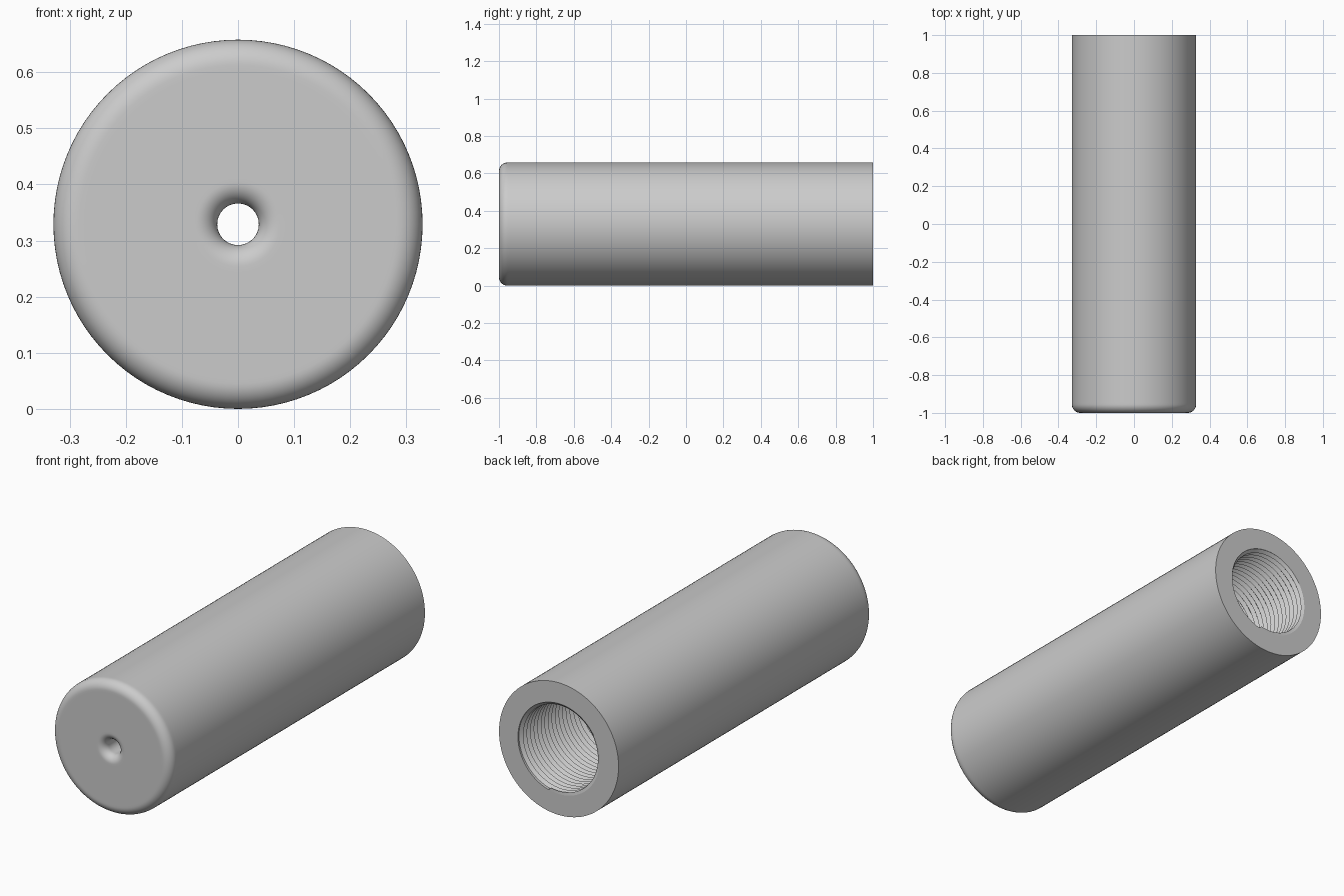
import bpy, bmesh, math

cube = bpy.data.objects.get("Cube")
if cube:
    bpy.data.objects.remove(cube, do_unlink=True)

SEGMENTS = 96
RADIUS = 0.329        # outer radius, also the height of the axis
MOUTH = 0.225         # bore radius at the open back end
CREST = 0.21          # inner radius of the thread
HOLE = 0.037          # small hole through the front wall
FILLET = 0.045        # rounded front rim
FLARE = 0.038         # rounded lip of the small hole
FRONT, BACK, FLOOR = -1.0, 1.0, -0.8
PITCH = 0.028

grey = bpy.data.materials.new("plain grey")
grey.use_nodes = True
colour = (0.6, 0.6, 0.6, 1)
grey.diffuse_color = colour
grey.node_tree.nodes["Principled BSDF"].inputs["Base Color"].default_value = colour


def revolve(name, count, ring_point):
    """Sweep count points around the y axis; ring_point(i, turn) gives (radius, y)."""
    bm = bmesh.new()
    columns = []
    for s in range(SEGMENTS + 1):
        turn = s / SEGMENTS
        a = turn * math.tau
        column = []
        for i in range(count):
            r, y = ring_point(i, turn)
            column.append(bm.verts.new((r * math.cos(a), y, RADIUS + r * math.sin(a))))
        columns.append(column)
    for c, d in zip(columns, columns[1:]):
        for i in range(count - 1):
            bm.faces.new((c[i], d[i], d[i + 1], c[i + 1]))
    # Close the seam and drop collapsed faces
    bmesh.ops.remove_doubles(bm, verts=bm.verts[:], dist=0.00005)
    bmesh.ops.dissolve_degenerate(bm, dist=0.00005, edges=bm.edges[:])
    mesh = bpy.data.meshes.new(name)
    bm.to_mesh(mesh)
    bm.free()
    mesh.materials.append(grey)
    obj = bpy.data.objects.new(name, mesh)
    bpy.context.collection.objects.link(obj)
    bpy.ops.object.select_all(action='DESELECT')
    obj.select_set(True)
    bpy.context.view_layer.objects.active = obj
    bpy.ops.object.shade_smooth_by_angle(angle=math.radians(35))
    return obj


def arc(cr, cy, radius, start, end, steps=10):
    """Profile points on an arc, angles in degrees."""
    angles = [math.radians(start + (end - start) * k / steps) for k in range(steps + 1)]
    return [(cr + radius * math.cos(a), cy + radius * math.sin(a)) for a in angles]


# Sleeve: back ring, outer wall, rounded front rim, flared hole, bore floor
profile = [(MOUTH, BACK), (RADIUS, BACK), (RADIUS, FRONT + FILLET + 0.01)]
profile += arc(RADIUS - FILLET, FRONT + FILLET, FILLET, 0, -90)
profile += [(RADIUS - FILLET - 0.01, FRONT), (HOLE + FLARE + 0.01, FRONT)]
profile += arc(HOLE + FLARE, FRONT + FLARE, FLARE, 270, 180)
profile += [(HOLE, FRONT + FLARE + 0.01), (HOLE, FLOOR), (MOUTH, FLOOR)]
revolve("sleeve", len(profile), lambda i, turn: profile[i])

# Internal thread: a zigzag wall that climbs one pitch per turn
half_steps = 2 * (int((BACK - FLOOR) / PITCH) + 3)


def thread_point(i, turn):
    y = FLOOR - PITCH + PITCH * (i / 2 + turn)
    if y <= FLOOR:
        return MOUTH, FLOOR
    if y >= BACK:
        return MOUTH, BACK
    return (CREST if i % 2 else MOUTH), y


revolve("bore_thread", half_steps, thread_point)
